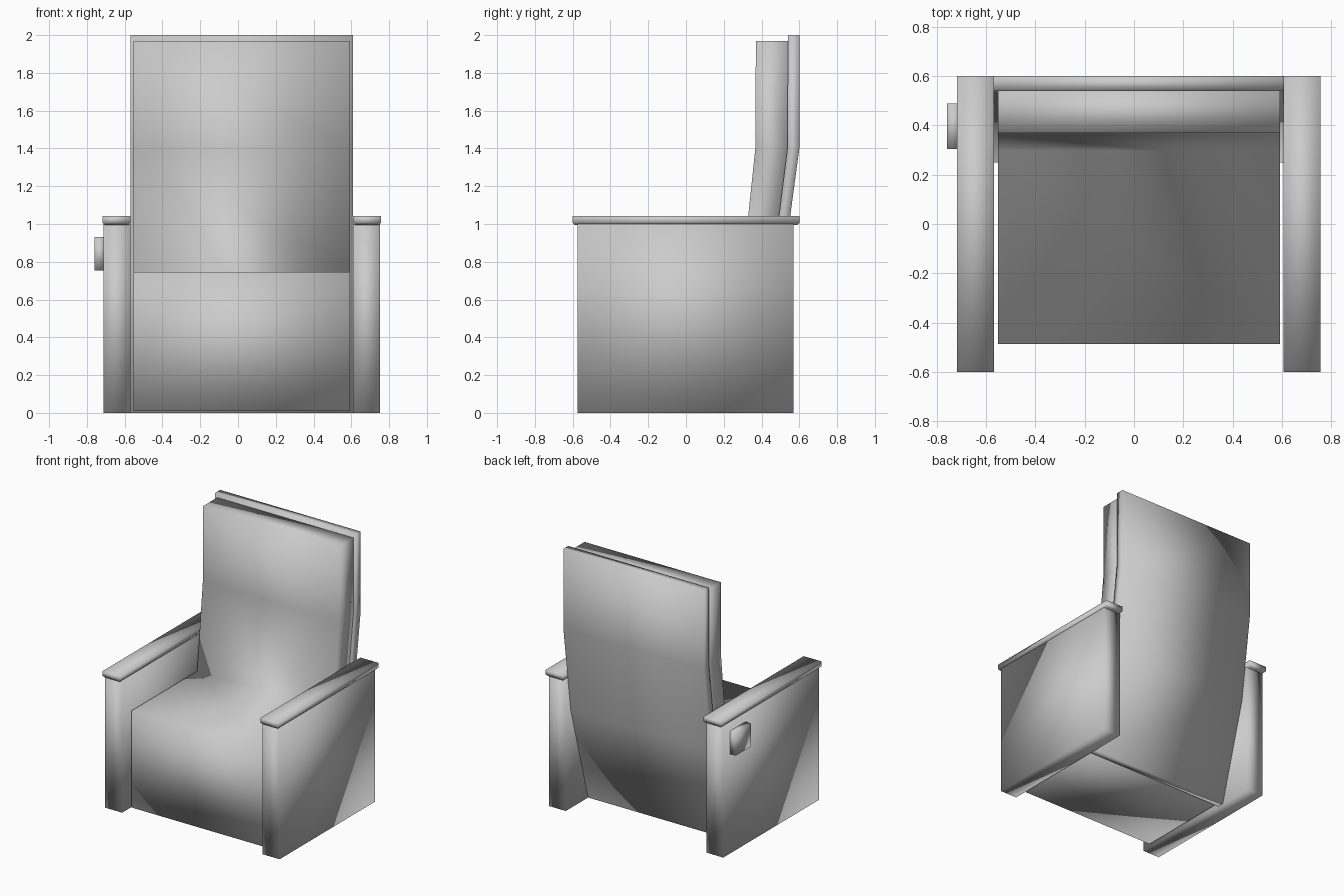
import bpy, bmesh

if "Cube" in bpy.data.objects:
    bpy.data.objects.remove(bpy.data.objects["Cube"])

CX = 0.02  # the chair body is symmetric about this x; the side control offsets the bounds


def finish(name, bm):
    bmesh.ops.recalc_face_normals(bm, faces=bm.faces[:])
    mesh = bpy.data.meshes.new(name)
    bm.to_mesh(mesh)
    bm.free()
    mesh.polygons.foreach_set("use_smooth", [True] * len(mesh.polygons))
    obj = bpy.data.objects.new(name, mesh)
    bpy.context.collection.objects.link(obj)
    return obj


def box(name, lo, hi, bottom_chamfer=0.0):
    bm = bmesh.new()
    bmesh.ops.create_cube(bm, size=1)
    for v in bm.verts:
        v.co = [(a + b) / 2 + c * (b - a) for a, b, c in zip(lo, hi, v.co)]
    if bottom_chamfer:
        edges = [e for e in bm.edges if all(v.co.z < lo[2] + 1e-4 for v in e.verts)]
        bmesh.ops.bevel(bm, geom=edges, offset=bottom_chamfer, segments=1, affect='EDGES')
    return finish(name, bm)


def extrude_profile(name, profile, half_width):
    """Extrude a closed (y, z) side profile along x."""
    bm = bmesh.new()
    face = bm.faces.new([bm.verts.new((CX - half_width, y, z)) for y, z in profile])
    geom = bmesh.ops.extrude_face_region(bm, geom=[face])["geom"]
    moved = [g for g in geom if isinstance(g, bmesh.types.BMVert)]
    bmesh.ops.translate(bm, verts=moved, vec=(2 * half_width, 0, 0))
    caps = [f for f in bm.faces if len(f.verts) > 4]
    bmesh.ops.triangulate(bm, faces=caps)
    return finish(name, bm)


# Bent line where the cushion meets the rear shell, from bottom to top
joint = [(0.25, 0.01), (0.455, 0.745), (0.537, 1.40)]

# Seat and backrest cushion in one L-shaped piece
extrude_profile("seat_cushion",
                [(-0.487, 0.01)] + joint +
                [(0.54, 1.97), (0.37, 1.97), (0.367, 1.40), (0.298, 0.745), (-0.487, 0.745)],
                0.572)

# Thin rear shell following the cushion
extrude_profile("back_panel",
                [(0.25, 0.0)] + joint[1:] +
                [(0.54, 2.0), (0.60, 2.0), (0.60, 1.40), (0.512, 0.745), (0.302, 0.0)],
                0.59)

# Armrests with overhanging caps
for side, s in (("left", -1), ("right", 1)):
    def xs(a, b):
        return sorted((CX + s * a, CX + s * b))
    x0, x1 = xs(0.59, 0.732)
    box(side + "_arm", (x0, -0.575, 0.0), (x1, 0.57, 1.0))
    x0, x1 = xs(0.588, 0.738)
    box(side + "_arm_cap", (x0, -0.60, 0.995), (x1, 0.60, 1.043), 0.012)

# Recline control on the outside of the left arm
box("side_control", (-0.76, 0.305, 0.755), (-0.705, 0.49, 0.93))
